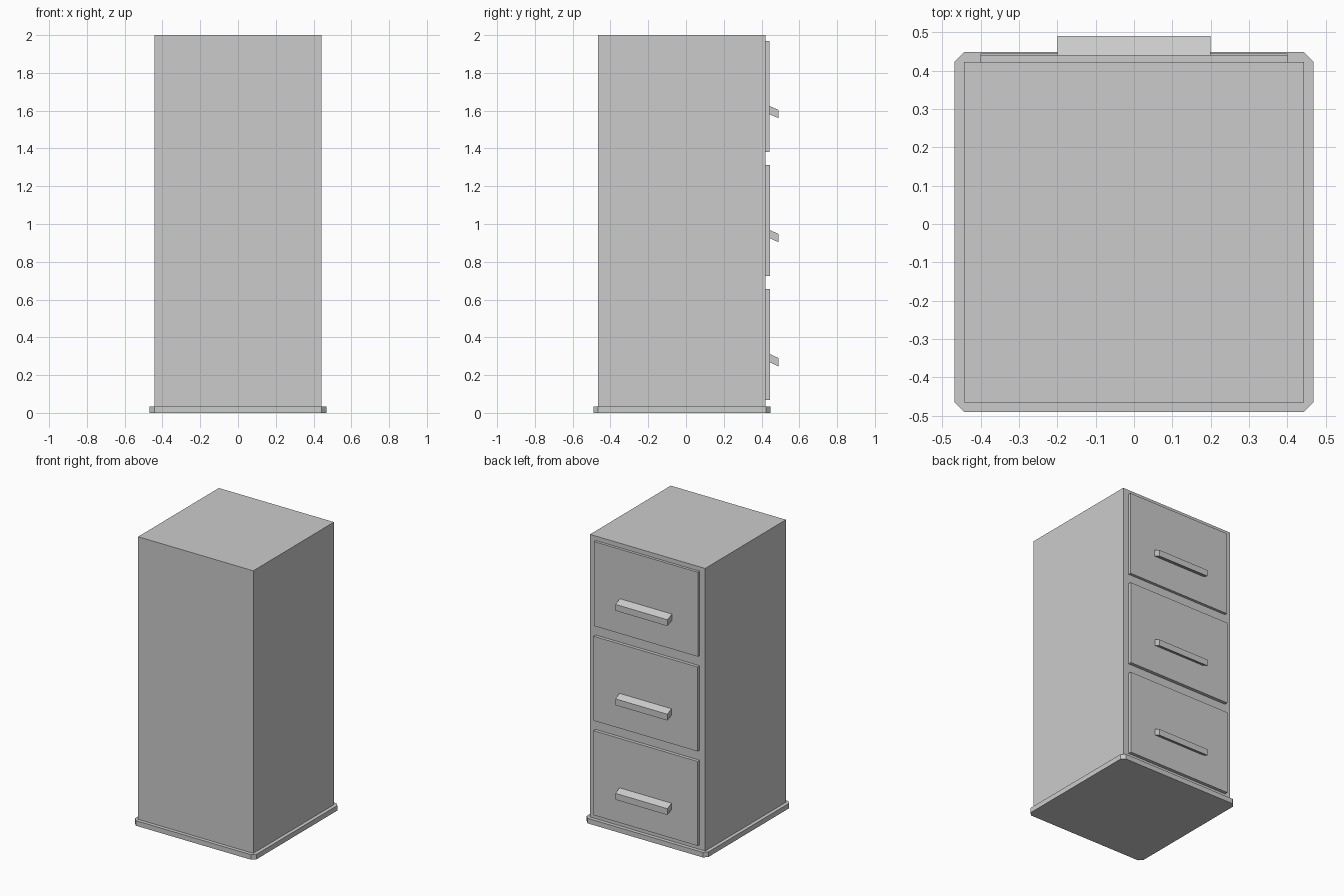
import bpy, bmesh

if "Cube" in bpy.data.objects:
    bpy.data.objects.remove(bpy.data.objects["Cube"])


def prism(name, pts, axis, lo, hi):
    """Extrude a 2D outline: axis 'z' takes (x, y) points, axis 'x' takes (y, z)."""
    bm = bmesh.new()

    def place(p, d):
        return (p[0], p[1], d) if axis == 'z' else (d, p[0], p[1])
    a = [bm.verts.new(place(p, lo)) for p in pts]
    b = [bm.verts.new(place(p, hi)) for p in pts]
    bm.faces.new(a)
    bm.faces.new(b)
    for i in range(len(pts)):
        j = (i + 1) % len(pts)
        bm.faces.new((a[i], a[j], b[j], b[i]))
    bmesh.ops.recalc_face_normals(bm, faces=bm.faces)
    me = bpy.data.meshes.new(name)
    bm.to_mesh(me)
    bm.free()
    ob = bpy.data.objects.new(name, me)
    bpy.context.collection.objects.link(ob)
    return ob


def rect(x0, x1, y0, y1):
    return [(x0, y0), (x1, y0), (x1, y1), (x0, y1)]


# Plinth with clipped corners
W, Y0, Y1, C = 0.468, -0.49, 0.448, 0.025
prism("plinth", [(-W + C, Y0), (W - C, Y0), (W, Y0 + C), (W, Y1 - C),
                 (W - C, Y1), (-W + C, Y1), (-W, Y1 - C), (-W, Y0 + C)],
      'z', 0, 0.035)

# Cabinet body
prism("cabinet_body", rect(-0.443, 0.443, -0.465, 0.422), 'z', 0.035, 2.0)

# Three drawers, each with a downward-sloping pull
for i, (z, front) in enumerate([(0.068, 0.445), (0.725, 0.445), (1.382, 0.441)]):
    prism(f"drawer_front_{i + 1}", rect(-0.4, 0.4, 0.41, front), 'z', z, z + 0.587)
    h = z + 0.243
    prism(f"drawer_handle_{i + 1}",
          [(front, h), (0.49, h - 0.021), (0.49, h - 0.065), (front, h - 0.044)],
          'x', -0.2, 0.2)
